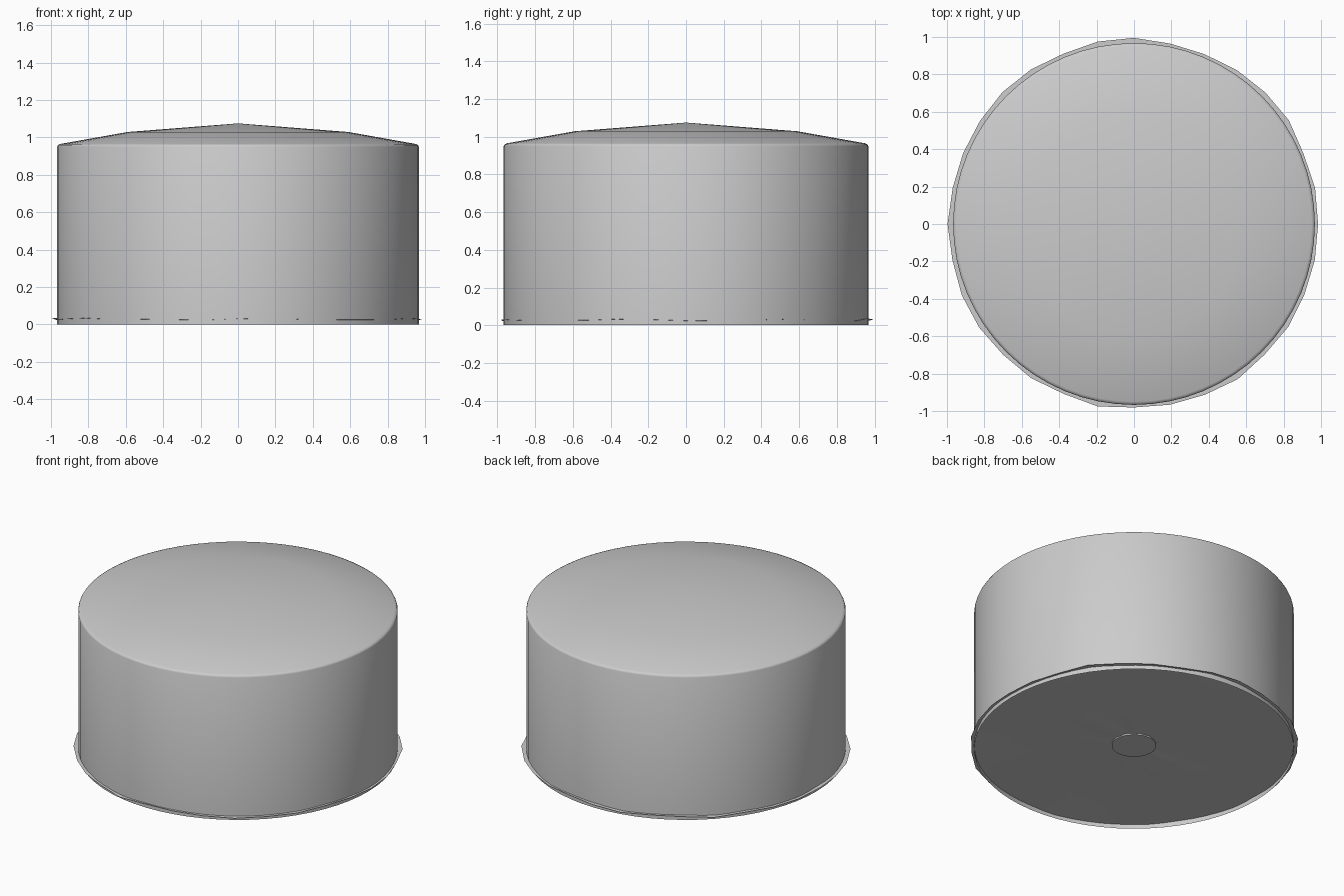
import bpy, bmesh, math, random

if "Cube" in bpy.data.objects:
    bpy.data.objects.remove(bpy.data.objects["Cube"])
random.seed(4)

grey = bpy.data.materials.new("light grey")
grey.diffuse_color = (0.6, 0.6, 0.6, 1)
grey.use_nodes = True
grey.node_tree.nodes["Principled BSDF"].inputs["Base Color"].default_value = grey.diffuse_color


def lathe(name, profile, n, jitter=None, cap=True):
    """Revolve (radius, z) points; a final radius of 0 closes to a point."""
    bm = bmesh.new()
    rings = []
    for r, z in profile:
        if r == 0:
            rings.append([bm.verts.new((0, 0, z))] * n)
            continue
        ring = []
        for i in range(n):
            a = 2 * math.pi * i / n
            dr, dz = jitter(r) if jitter else (0, 0)
            ring.append(bm.verts.new(((r + dr) * math.cos(a), (r + dr) * math.sin(a), z + dz)))
        rings.append(ring)
    for lo, hi in zip(rings, rings[1:]):
        for i in range(n):
            j = (i + 1) % n
            quad = [lo[i], lo[j], hi[j], hi[i]]
            bm.faces.new(list(dict.fromkeys(quad)))
    me = bpy.data.meshes.new(name)
    bm.to_mesh(me)
    bm.free()
    ob = bpy.data.objects.new(name, me)
    bpy.context.collection.objects.link(ob)
    me.materials.append(grey)
    bpy.ops.object.select_all(action='DESELECT')
    ob.select_set(True)
    bpy.context.view_layer.objects.active = ob
    bpy.ops.object.shade_smooth_by_angle(angle=math.radians(50))
    return ob


# open-bottomed round wall with rolled shoulder and shallow domed roof
lathe("tank_shell", [(0.967, 0), (0.967, 0.95), (0.963, 0.959), (0.95, 0.965),
                     (0.59, 1.029), (0, 1.075)], 64)


# uneven ground sheet that cuts through the wall just above its foot
def uneven(r):
    if r > 0.97:
        return random.uniform(-0.008, 0.01), random.uniform(-0.007, 0.007)
    return 0, random.uniform(-0.004, 0.004)


lathe("ground_sheet", [(0.988, 0.029), (0.8, 0.03), (0.6, 0.03), (0.4, 0.03),
                       (0.22, 0.03), (0, 0.03)], 32, uneven)

# small round plate in the middle of the underside
lathe("centre_plate", [(0.135, 0.035), (0.135, 0.022), (0, 0.022)], 32)
